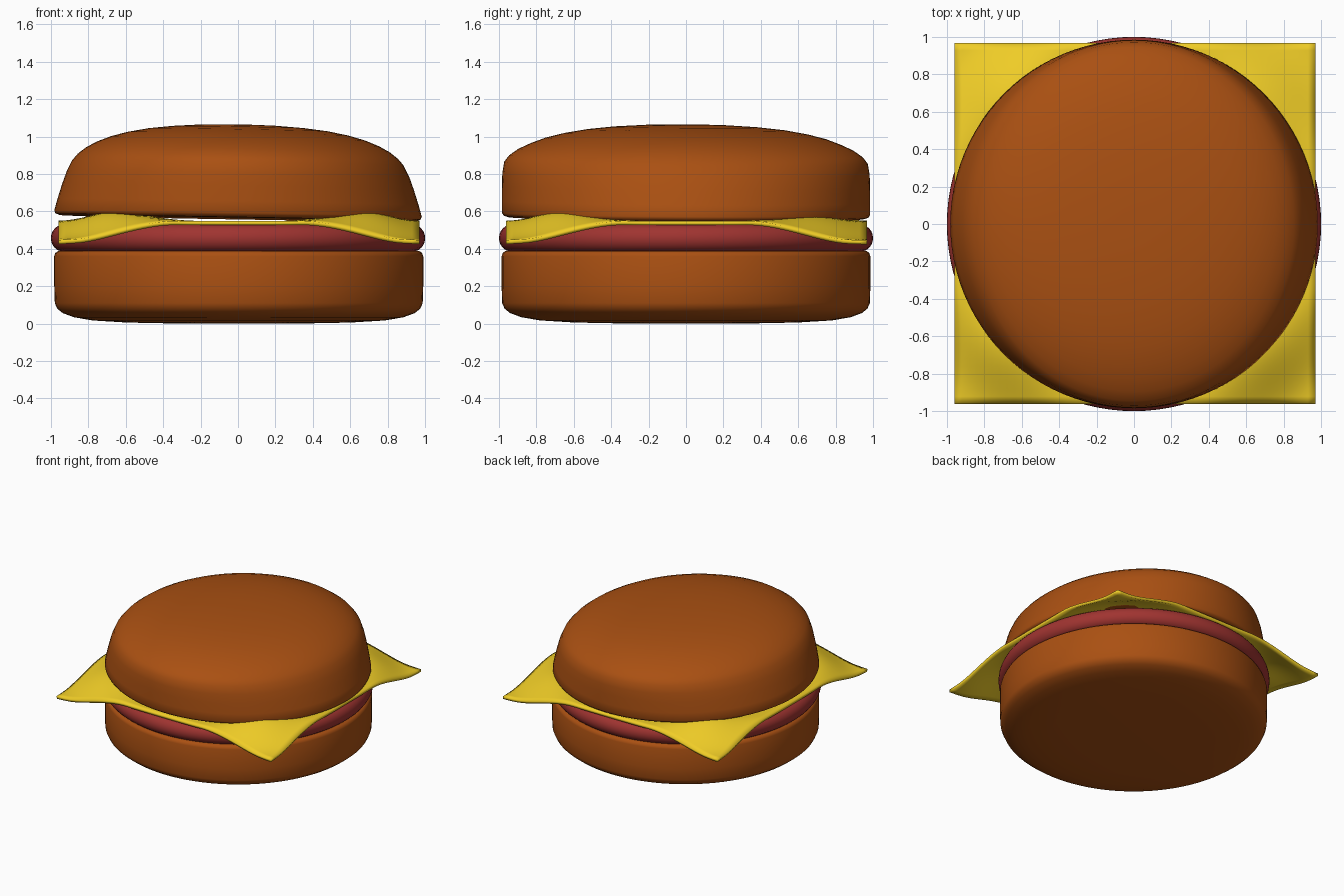
import bpy, bmesh, math

if "Cube" in bpy.data.objects:
    bpy.data.objects.remove(bpy.data.objects["Cube"])


def material(name, color):
    m = bpy.data.materials.new(name)
    m.diffuse_color = (*color, 1)
    m.use_nodes = True
    m.node_tree.nodes["Principled BSDF"].inputs["Base Color"].default_value = m.diffuse_color
    return m


def finish(name, bm, mat):
    bmesh.ops.recalc_face_normals(bm, faces=bm.faces)
    mesh = bpy.data.meshes.new(name)
    bm.to_mesh(mesh)
    bm.free()
    mesh.materials.append(mat)
    obj = bpy.data.objects.new(name, mesh)
    bpy.context.collection.objects.link(obj)
    bpy.ops.object.select_all(action='DESELECT')
    obj.select_set(True)
    bpy.context.view_layer.objects.active = obj
    bpy.ops.object.shade_smooth_by_angle(angle=math.radians(50))
    return obj


def loft(name, rings, mat, tilt=(0, 0), shift=0.0, n=96):
    """Stack of elliptical rings (rx, ry, z), capped at both ends."""
    bm = bmesh.new()
    loops = []
    for rx, ry, z in rings:
        loop = []
        for i in range(n):
            a = 2 * math.pi * i / n
            x, y = rx * math.cos(a), ry * math.sin(a)
            loop.append(bm.verts.new((x + shift, y, z + tilt[0] * x + tilt[1] * y)))
        loops.append(loop)
    for lo, hi in zip(loops, loops[1:]):
        for i in range(n):
            j = (i + 1) % n
            bm.faces.new((lo[i], lo[j], hi[j], hi[i]))
    bm.faces.new(loops[0])
    bm.faces.new(loops[-1])
    return finish(name, bm, mat)


def smoothstep(a, b, t):
    t = min(max((t - a) / (b - a), 0), 1)
    return t * t * (3 - 2 * t)


bread = material("bread", (0.40, 0.08, 0.006))
meat = material("meat", (0.35, 0.034, 0.03))
yellow = material("cheese", (0.87, 0.61, 0.02))

# Bottom bun: straight wall with a softly rounded base
bottom = [(.3, 0), (.6, .006), (.78, .017), (.88, .034), (.94, .056), (.97, .08),
          (.983, .11), (.986, .2), (.986, .36), (.98, .378), (.965, .388), (.93, .39)]
loft("bottom_bun", [(r, r, z) for r, z in bottom], bread, shift=0.004)

# Patty: disc with a round rim
rim = [-90 + 15 * k for k in range(13)]
loft("patty", [(.93 + .07 * math.cos(math.radians(a)),) * 2 +
               (.457 + .073 * math.sin(math.radians(a)),) for a in rim], meat)

# Top bun: narrows along x with height, steeper along y
top = [(.88, .88, .562), (.95, .95, .564), (.975, .975, .572), (.982, .985, .588),
       (.965, .985, .65), (.94, .984, .73), (.915, .982, .80), (.885, .972, .86),
       (.855, .945, .895), (.81, .895, .93), (.755, .83, .96), (.68, .75, .99),
       (.59, .65, 1.015), (.48, .53, 1.036), (.35, .39, 1.051), (.2, .22, 1.061),
       (.08, .09, 1.064)]
loft("top_bun", top, bread, tilt=(-0.017, -0.006))

# Cheese: square slice bulging beside the bun, corners drooping
bm = bmesh.new()
bmesh.ops.create_grid(bm, x_segments=48, y_segments=48, size=0.965)
for v in bm.verts:
    x, y = v.co.x, v.co.y
    ax, ay = abs(x), abs(y)
    bulge = 0.03 if x > 0 and y > 0 else 0.052
    d2 = (ax - .68) ** 2 + (ay - .68) ** 2
    z = 0.548 + bulge * math.exp(-d2 / 0.065) * smoothstep(0, .4, min(ax, ay))
    z -= 0.105 * smoothstep(1.28, 1.84, ax + ay)
    v.co = (x + 0.005, y + 0.003, z)
cheese = finish("cheese_slice", bm, yellow)
solid = cheese.modifiers.new("thickness", 'SOLIDIFY')
solid.thickness = 0.022
solid.offset = -1
